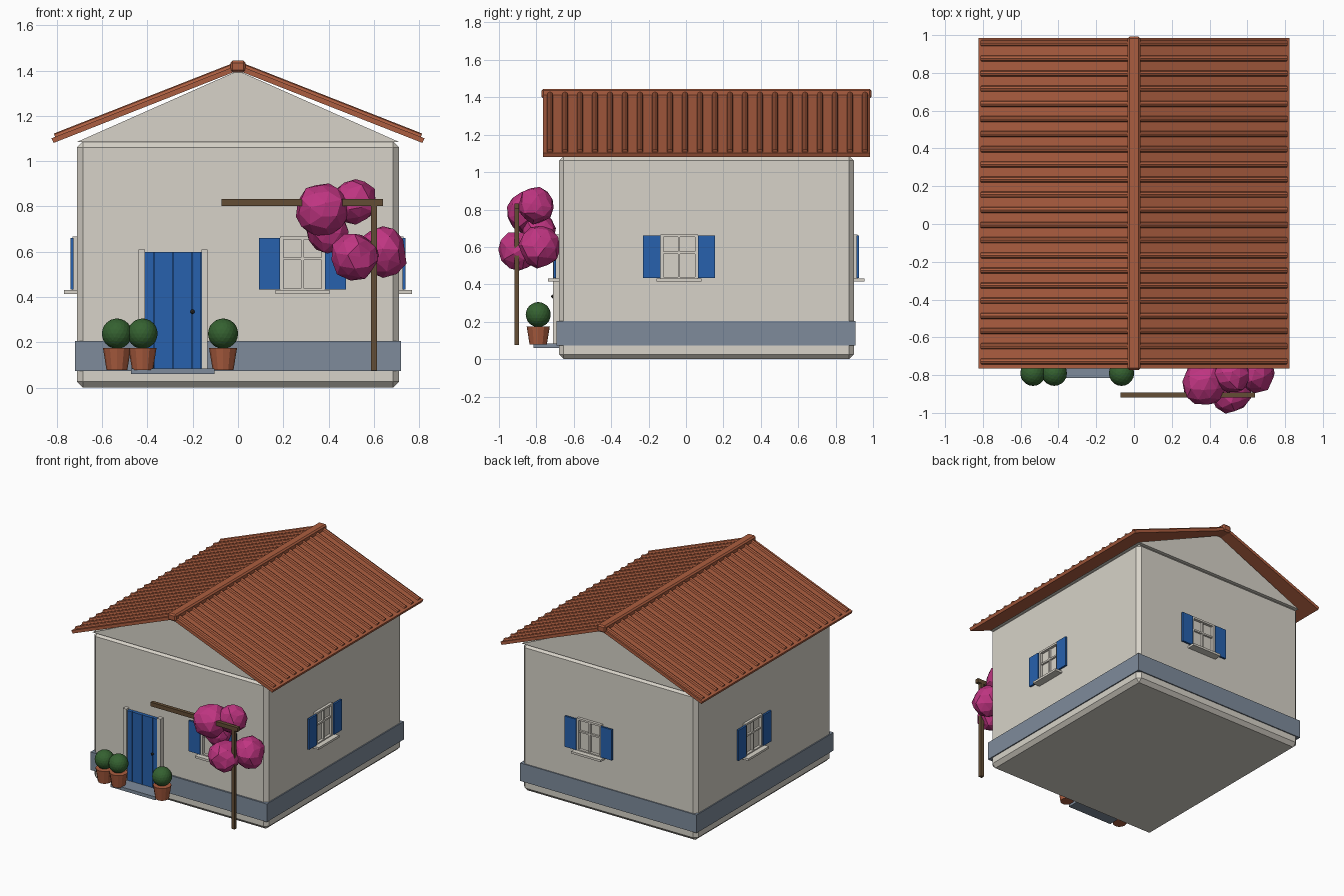
import bpy, bmesh, random
from math import pi, radians
from mathutils import Matrix, Vector

random.seed(4)
if "Cube" in bpy.data.objects:
    bpy.data.objects.remove(bpy.data.objects["Cube"])


def material(name, *rgb):
    m = bpy.data.materials.new(name)
    m.use_nodes = True
    m.diffuse_color = (*rgb, 1)
    m.node_tree.nodes["Principled BSDF"].inputs["Base Color"].default_value = (*rgb, 1)
    return m


PLASTER = material("plaster", 0.68, 0.65, 0.58)
STONE = material("blue_grey_stone", 0.21, 0.26, 0.33)
TILE = material("terracotta", 0.41, 0.11, 0.05)
BLUE = material("blue_paint", 0.02, 0.12, 0.42)
WOOD = material("dark_wood", 0.125, 0.075, 0.035)
LEAF = material("green_leaf", 0.035, 0.12, 0.03)
BLOSSOM = material("magenta_blossom", 0.52, 0.035, 0.22)
IRON = material("dark_iron", 0.03, 0.025, 0.02)


def finish(name, bm, mat, matrix=Matrix(), bevel=0):
    bmesh.ops.recalc_face_normals(bm, faces=bm.faces)
    me = bpy.data.meshes.new(name)
    bm.to_mesh(me)
    bm.free()
    me.materials.append(mat)
    ob = bpy.data.objects.new(name, me)
    ob.matrix_world = matrix
    bpy.context.collection.objects.link(ob)
    if bevel:
        mod = ob.modifiers.new("Bevel", "BEVEL")
        mod.width, mod.segments = bevel, 1
    return ob


def boxes(name, spans, mat, matrix=Matrix(), bevel=0):
    """One object made of boxes, each given as x, y and z ranges."""
    bm = bmesh.new()
    for span in spans:
        mid = Vector([(a + b) / 2 for a, b in span])
        size = [b - a for a, b in span]
        bmesh.ops.create_cube(bm, size=1, matrix=Matrix.Translation(mid) @ Matrix.Diagonal((*size, 1)))
    return finish(name, bm, mat, matrix, bevel)


def prism(name, profile, y0, y1, mat):
    """Extrude an xz outline along y."""
    bm = bmesh.new()
    face = bm.faces.new([bm.verts.new((x, y0, z)) for x, z in profile])
    out = bmesh.ops.extrude_face_region(bm, geom=[face])
    bmesh.ops.translate(bm, vec=(0, y1 - y0, 0),
                        verts=[v for v in out["geom"] if isinstance(v, bmesh.types.BMVert)])
    return finish(name, bm, mat)


# House body
FRONT, BACK, SIDE = -0.68, 0.897, 0.712
boxes("house_walls", [((-SIDE, SIDE), (FRONT, BACK), (0, 1.087))], PLASTER, bevel=0.026)
boxes("stone_plinth", [((-0.72, 0.72), (-0.692, 0.905), (0.072, 0.205))], STONE)
prism("gable", [(-SIDE, 1.085), (SIDE, 1.085), (0, 1.4)], FRONT, BACK, PLASTER)

# Roof: two slabs, rows of tile ribs, ridge beam
SLOPE = 0.393


def roof_z(x):
    return 1.425 - SLOPE * abs(x)


for side, s in (("left", 1), ("right", -1)):
    prism(f"roof_slab_{side}",
          [(0, roof_z(0)), (s * 0.824, roof_z(0.824)), (s * 0.815, roof_z(0.815) - 0.024), (0, 1.401)],
          -0.765, 0.985, TILE)
    bm = bmesh.new()
    a, b = (Vector((s * x, 0, roof_z(x))) for x in (0.02, 0.808))
    turn = (b - a).to_track_quat("Z", "Y").to_matrix().to_4x4()
    for i in range(22):
        mid = (a + b) / 2 + Vector((0, -0.727 + i * 0.0802, 0))
        bmesh.ops.create_cone(bm, cap_ends=True, segments=8, radius1=0.016, radius2=0.016,
                              depth=(b - a).length, matrix=Matrix.Translation(mid) @ turn)
    finish(f"tile_ribs_{side}", bm, TILE)
boxes("roof_ridge", [((-0.034, 0.034), (-0.773, 0.992), (1.392, 1.445))], TILE, bevel=0.01)


# Windows: built facing -y, then turned onto each wall
def window(label, x, y, angle):
    m = Matrix.Translation((x, y, 0)) @ Matrix.Rotation(radians(angle), 4, "Z")
    lo, hi, half = 0.428, 0.667, 0.1
    depth, thin = (-0.02, 0.005), (-0.014, 0.005)
    bars = [((-half, 0.016 - half), depth, (lo, hi)), ((half - 0.016, half), depth, (lo, hi)),
            ((-half, half), depth, (hi - 0.014, hi)), ((-half, half), depth, (lo, lo + 0.01)),
            ((-0.006, 0.006), thin, (lo, hi)), ((-half, half), thin, (0.563, 0.575))]
    boxes(f"{label}_window_frame", bars, PLASTER, m)
    boxes(f"{label}_window_sill", [((-0.12, 0.12), (-0.057, 0.005), (0.414, 0.43))], PLASTER, m)
    boxes(f"{label}_shutters", [((-0.192, -half), (-0.029, -0.015), (0.434, 0.66)),
                                ((half, 0.192), (-0.029, -0.015), (0.434, 0.66))], BLUE, m)


window("front", 0.285, FRONT, 0)
window("left", SIDE, -0.037, 90)
window("back", 0.15, BACK, 180)
window("right", -SIDE, 0.252, -90)

# Door of planks, with posts, knob and step
boxes("door_backing", [((-0.412, -0.162), (-0.698, -0.67), (0.08, 0.598))], BLUE)
edges = [-0.412, -0.37, -0.287, -0.203, -0.162]
boxes("door_planks", [((a + 0.002, b - 0.002), (-0.705, -0.69), (0.08, 0.598))
                      for a, b in zip(edges, edges[1:])], BLUE)
boxes("door_posts", [((x, x + 0.028), (-0.712, -0.67), (0.075, 0.61)) for x in (-0.44, -0.162)], PLASTER)
boxes("door_step", [((-0.472, -0.104), (-0.815, -0.68), (0.06, 0.084))], STONE)
bm = bmesh.new()
bmesh.ops.create_icosphere(bm, subdivisions=2, radius=0.01, matrix=Matrix.Translation((-0.201, -0.711, 0.335)))
finish("door_knob", bm, IRON)

# Potted round bushes
for i, x in enumerate((-0.535, -0.422, -0.066)):
    bm = bmesh.new()
    bmesh.ops.create_cone(bm, cap_ends=True, segments=12, radius1=0.046, radius2=0.062, depth=0.098,
                          matrix=Matrix.Translation((x, -0.79, 0.126)))
    finish(f"pot_{i + 1}", bm, TILE)
    bm = bmesh.new()
    bmesh.ops.create_icosphere(bm, subdivisions=3, radius=0.067, matrix=Matrix.Translation((x, -0.79, 0.238)))
    finish(f"bush_{i + 1}", bm, LEAF)

# Trellis
boxes("trellis_post", [((0.588, 0.614), (-0.917, -0.893), (0.075, 0.815))], WOOD)
boxes("trellis_beam", [((-0.072, 0.64), (-0.918, -0.892), (0.802, 0.832))], WOOD)

# Flowering vine clumps: centre and radius
clumps = [((0.37, -0.845, 0.79), 0.122), ((0.52, -0.8, 0.825), 0.102), ((0.395, -0.79, 0.69), 0.1),
          ((0.515, -0.893, 0.58), 0.11), ((0.64, -0.785, 0.6), 0.115)]
for i, (centre, radius) in enumerate(clumps):
    bm = bmesh.new()
    bmesh.ops.create_icosphere(bm, subdivisions=2, radius=radius)
    for v in bm.verts:
        v.co *= random.uniform(0.88, 1.05)
    spin = Matrix.Rotation(random.uniform(0, pi), 4, "X")
    finish(f"blossom_clump_{i + 1}", bm, BLOSSOM, Matrix.Translation(centre) @ spin)
